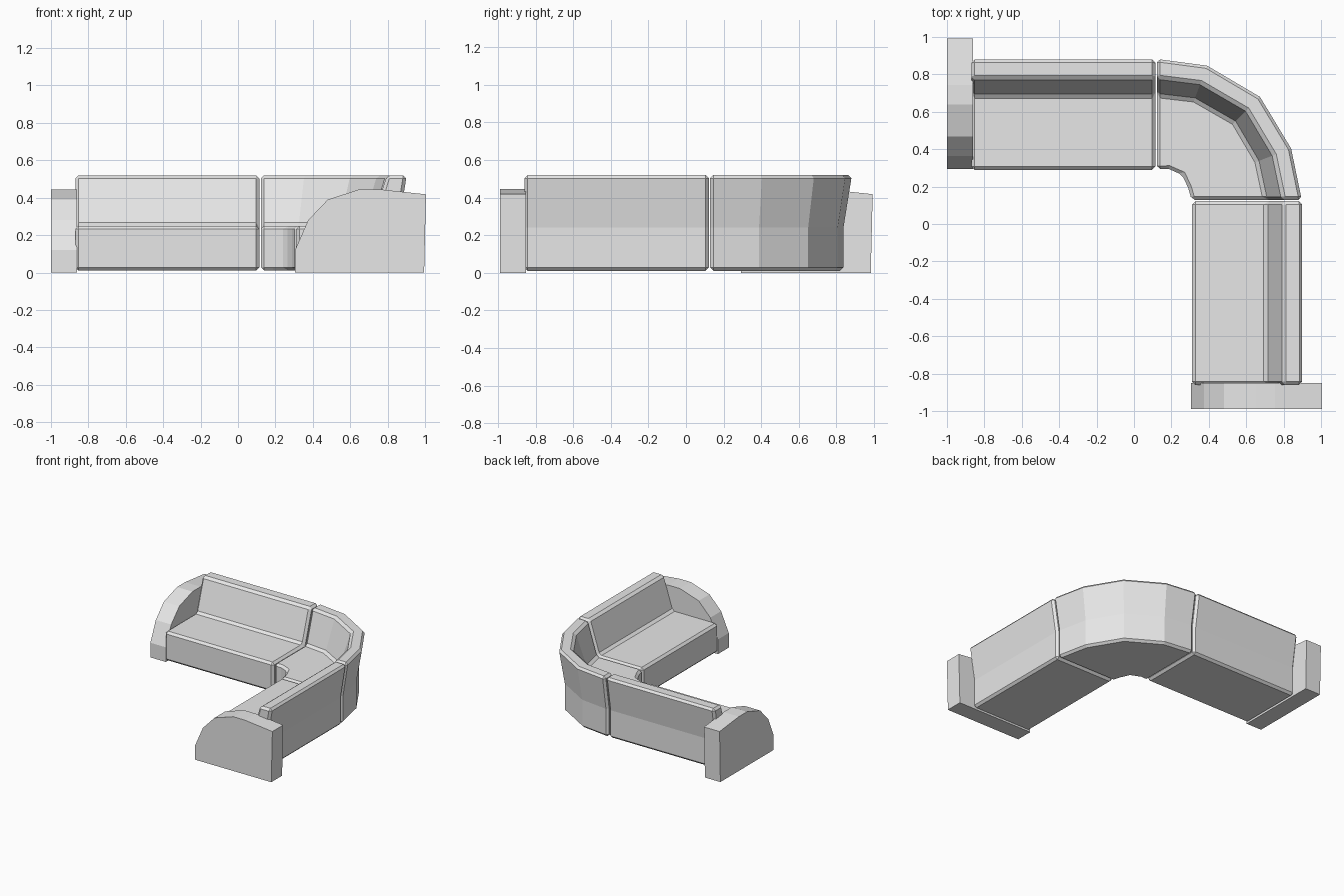
import bpy, bmesh
from math import radians, cos, sin
from mathutils import Vector

cube = bpy.data.objects.get("Cube")
if cube:
    bpy.data.objects.remove(cube, do_unlink=True)

grey = bpy.data.materials.new("light_grey_fabric")
grey.use_nodes = True
GREY = (0.8, 0.8, 0.8, 1.0)
grey.diffuse_color = GREY
grey.node_tree.nodes["Principled BSDF"].inputs["Base Color"].default_value = GREY

# Cross-sections as (depth from the front edge, height)
SEAT = [(0, 0.01), (0, 0.25), (0.40, 0.25), (0.486, 0.52),
        (0.592, 0.52), (0.547, 0.24), (0.547, 0.01)]
ARM = [(0, 0), (0, 0.12), (0.07, 0.28), (0.175, 0.39), (0.345, 0.445),
       (0.45, 0.445), (0.70, 0.418), (0.69, 0)]


def loft(name, profile, stations, chamfer=0.0):
    """Skin a profile along stations, each an origin and a depth direction."""
    bm = bmesh.new()
    rings = []
    for origin, depth in stations:
        o, d = Vector(origin), Vector(depth)
        rings.append([bm.verts.new((o.x + d.x * a, o.y + d.y * a, z)) for a, z in profile])
    n = len(profile)
    for r, s in zip(rings, rings[1:]):
        for i in range(n):
            j = (i + 1) % n
            bm.faces.new((r[i], r[j], s[j], s[i]))
    bm.faces.new(rings[0])
    bm.faces.new(rings[-1])
    bmesh.ops.recalc_face_normals(bm, faces=bm.faces)
    mesh = bpy.data.meshes.new(name)
    bm.to_mesh(mesh)
    bm.free()
    mesh.materials.append(grey)
    obj = bpy.data.objects.new(name, mesh)
    bpy.context.collection.objects.link(obj)
    if chamfer:
        mod = obj.modifiers.new("chamfer", 'BEVEL')
        mod.width = chamfer
        mod.segments = 1
        mod.limit_method = 'ANGLE'
        mod.angle_limit = radians(30)
    return obj


BACK, LEFT = (0, 1), (1, 0)

# Straight seats: one along the back, one along the left side
loft("back_seat", SEAT, [((x, 0.29), BACK) for x in (-0.87, 0.115)], 0.018)
loft("side_seat", SEAT, [((0.31, y), LEFT) for y in (-0.86, 0.122)], 0.018)

# Curved corner seat joining them
centre = Vector((0.122, 0.128))
bend = []
for angle, radius in [(90, 0.165), (69.5, 0.178), (45, 0.191), (21, 0.18), (0, 0.186)]:
    d = Vector((cos(radians(angle)), sin(radians(angle))))
    bend.append((centre + d * radius, d))
loft("corner_seat", SEAT, bend, 0.018)

# Rounded armrests at both free ends
loft("back_seat_armrest", ARM, [((x, 0.293), BACK) for x in (-1.0, -0.86)])
loft("side_seat_armrest", ARM, [((0.305, y), LEFT) for y in (-0.99, -0.85)])
